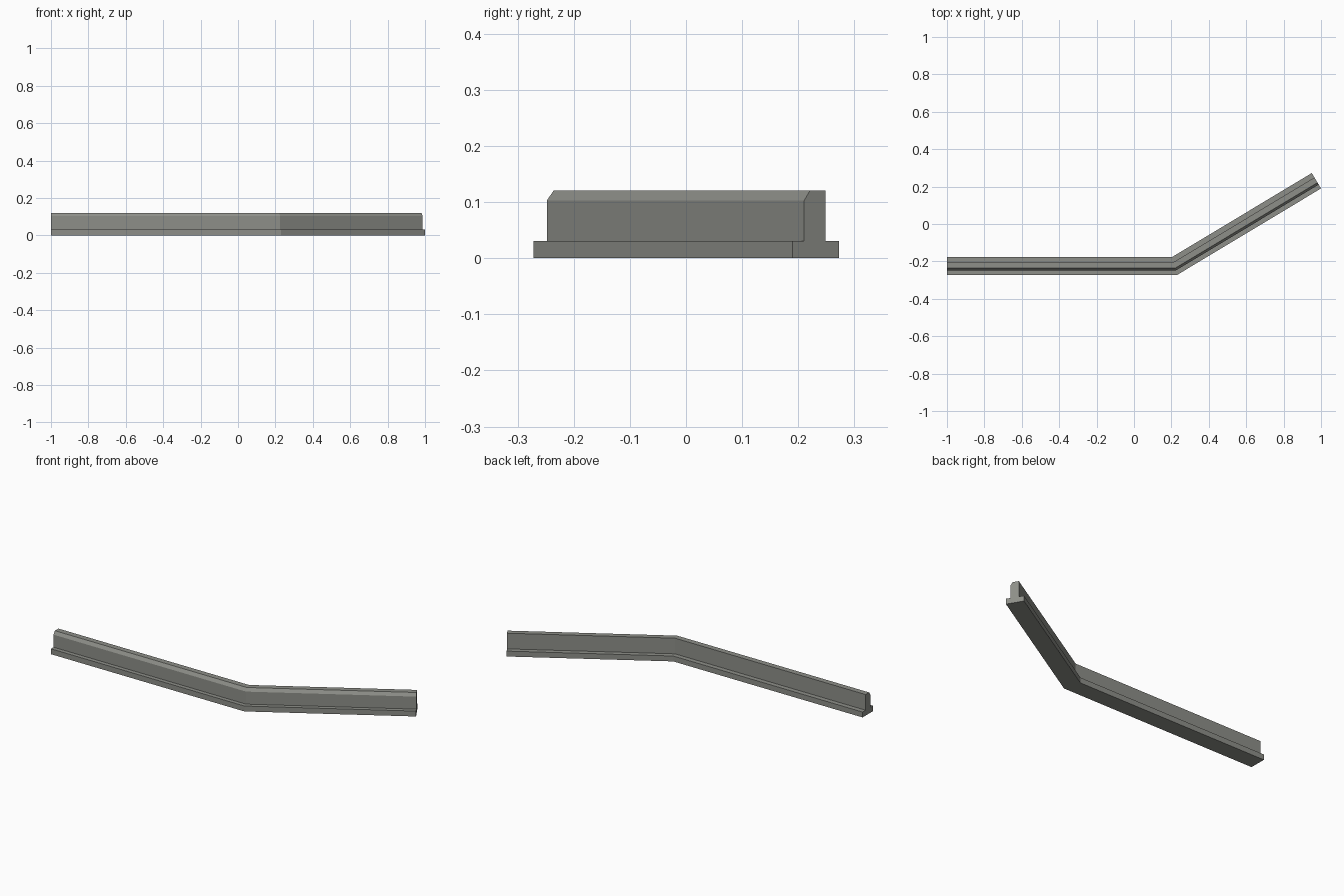
import bpy, bmesh, math
from mathutils import Vector

if "Cube" in bpy.data.objects:
    bpy.data.objects.remove(bpy.data.objects["Cube"])

# concrete material
concrete = bpy.data.materials.new("concrete_grey")
concrete.diffuse_color = (0.27, 0.275, 0.25, 1)
concrete.use_nodes = True
concrete.node_tree.nodes["Principled BSDF"].inputs["Base Color"].default_value = concrete.diffuse_color

# kerb cross-section: (offset back from the front edge of the foot, height)
profile = [(0, 0), (0.096, 0), (0.096, 0.031), (0.0685, 0.031), (0.0685, 0.121),
           (0.0365, 0.121), (0.024, 0.103), (0.024, 0.031), (0, 0.031)]

# path of the foot's front edge: straight run, then a 31 degree bend
bend = math.radians(31)
start, end_y = Vector((-1, -0.272, 0)), 0.19
end = Vector((1, end_y, 0))
corner = Vector((1 - (end_y - start.y) / math.tan(bend), start.y, 0))

# sideways direction at each station; the corner one is a mitre
sides = [Vector((0, 1, 0)),
         Vector((-math.tan(bend / 2), 1, 0)),
         Vector((-math.sin(bend), math.cos(bend), 0))]

bm = bmesh.new()
rings = [[bm.verts.new(p + s * o + Vector((0, 0, z))) for o, z in profile]
         for p, s in zip((start, corner, end), sides)]

# skin between stations, then close both ends
n = len(profile)
for a, b in zip(rings, rings[1:]):
    for i in range(n):
        j = (i + 1) % n
        bm.faces.new((a[i], a[j], b[j], b[i]))
bm.faces.new(rings[0])
bm.faces.new(rings[-1])
bmesh.ops.recalc_face_normals(bm, faces=bm.faces)

mesh = bpy.data.meshes.new("bent_kerb")
bm.to_mesh(mesh)
bm.free()
mesh.materials.append(concrete)
bpy.context.collection.objects.link(bpy.data.objects.new("bent_kerb", mesh))
